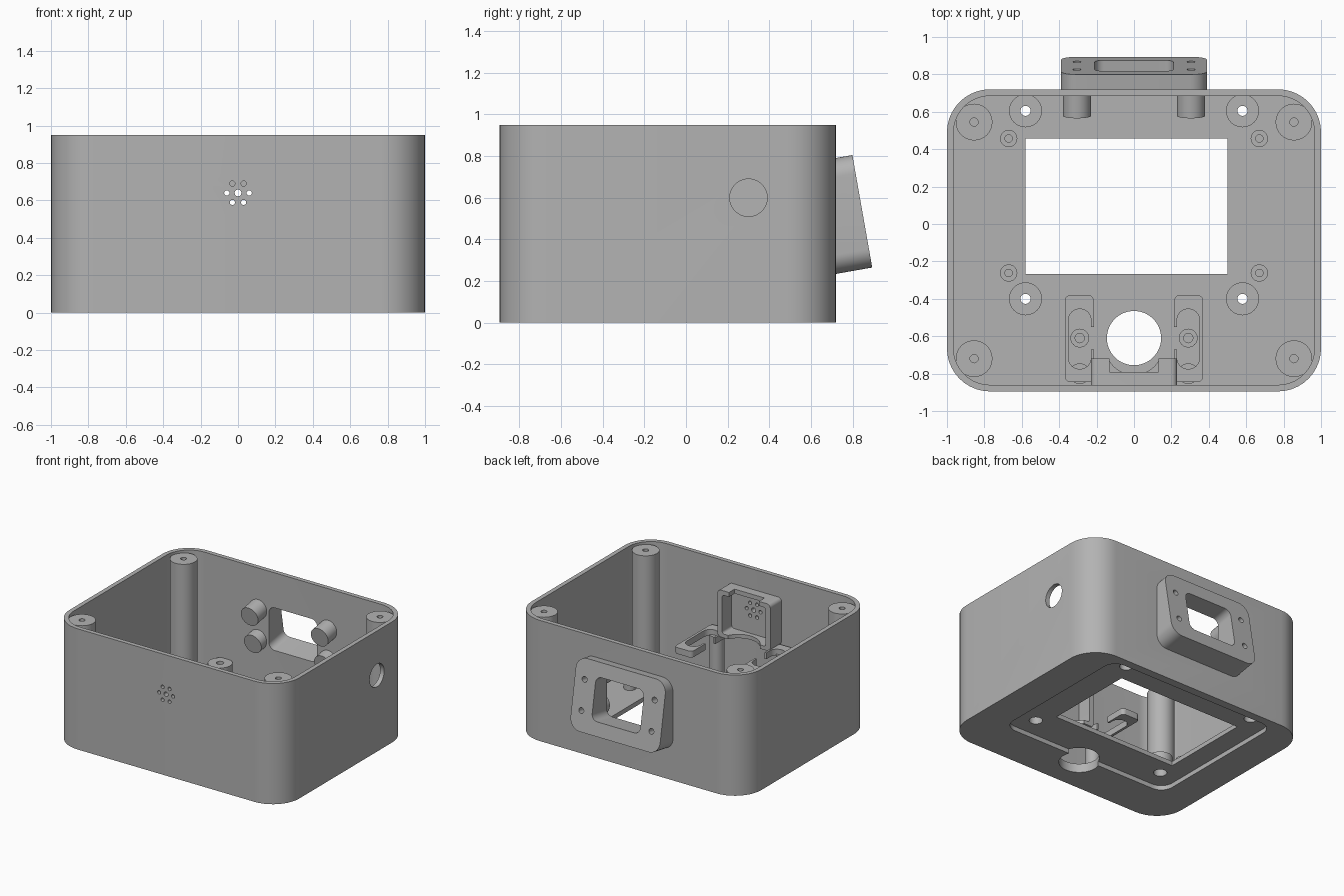
import bpy, bmesh, math
from mathutils import Matrix, Vector

if "Cube" in bpy.data.objects:
    bpy.data.objects.remove(bpy.data.objects["Cube"])

grey = bpy.data.materials.new("plain grey")
grey.use_nodes = True
colour = (0.45, 0.45, 0.45, 1)
grey.diffuse_color = colour
grey.node_tree.nodes["Principled BSDF"].inputs["Base Color"].default_value = colour

FLAT = Matrix()
BACK_Y, FRONT_Y, HEIGHT, FLOOR, WALL = 0.72, -0.895, 0.95, 0.07, 0.035
MID_Y = (BACK_Y + FRONT_Y) / 2


def rounded(x0, x1, y0, y1, r, steps=10):
    """Outline of a rectangle with round corners."""
    if r == 0:
        return [(x0, y0), (x1, y0), (x1, y1), (x0, y1)]
    pts = []
    centres = [(x1 - r, y1 - r), (x0 + r, y1 - r), (x0 + r, y0 + r), (x1 - r, y0 + r)]
    for i, (cx, cy) in enumerate(centres):
        for k in range(steps + 1):
            a = math.pi / 2 * (i + k / steps)
            pts.append((cx + r * math.cos(a), cy + r * math.sin(a)))
    return pts


def circle(x, y, r, n=40):
    return [(x + r * math.cos(2 * math.pi * i / n), y + r * math.sin(2 * math.pi * i / n))
            for i in range(n)]


def prism(name, outline, z0, z1, frame=FLAT):
    """Extrude an outline from z0 to z1 inside a frame."""
    bm = bmesh.new()
    face = bm.faces.new([bm.verts.new((x, y, z0)) for x, y in outline])
    up = bmesh.ops.extrude_face_region(bm, geom=[face])["geom"]
    bmesh.ops.translate(bm, vec=(0, 0, z1 - z0),
                        verts=[g for g in up if isinstance(g, bmesh.types.BMVert)])
    bmesh.ops.recalc_face_normals(bm, faces=bm.faces)
    bm.transform(frame)
    mesh = bpy.data.meshes.new(name)
    bm.to_mesh(mesh)
    bm.free()
    mesh.materials.append(grey)
    obj = bpy.data.objects.new(name, mesh)
    bpy.context.collection.objects.link(obj)
    return obj


def combine(obj, helper, operation="DIFFERENCE", keep=False):
    mod = obj.modifiers.new("combine", "BOOLEAN")
    mod.operation, mod.solver, mod.object = operation, "EXACT", helper
    bpy.ops.object.select_all(action="DESELECT")
    bpy.context.view_layer.objects.active = obj
    obj.select_set(True)
    bpy.ops.object.modifier_apply(modifier=mod.name)
    if not keep:
        bpy.data.objects.remove(helper)


def cut(obj, outline, z0, z1, frame=FLAT):
    combine(obj, prism("cutter", outline, z0, z1, frame))


# Frames: tilted back panel, upright front (local z runs backwards), side
tilt = math.radians(10)
s, c = math.sin(tilt), math.cos(tilt)
PANEL = Matrix(((-1, 0, 0, 0), (0, -s, c, 0.8465), (0, c, s, 0.535), (0, 0, 0, 1)))
UPRIGHT = Matrix(((-1, 0, 0, 0), (0, 0, 1, 0), (0, 1, 0, 0), (0, 0, 0, 1)))
SIDE = Matrix(((0, 0, 1, 0), (1, 0, 0, 0), (0, 1, 0, 0), (0, 0, 0, 1)))

# Case shell with the tilted connector panel
case = prism("case", rounded(-1, 1, FRONT_Y, BACK_Y, 0.23), 0, HEIGHT)
panel = prism("panel", rounded(-0.39, 0.39, -0.274, 0.274, 0.09), -0.24, 0, PANEL)
cut(panel, rounded(-0.6, 0.6, 0, BACK_Y - 0.02, 0), -0.5, 1.5)
combine(case, panel, "UNION")
cut(case, rounded(-1 + WALL, 1 - WALL, FRONT_Y + WALL, BACK_Y - WALL, 0.195), FLOOR, 1.2)

# Panel opening and blind screw holes
cut(case, rounded(-0.21, 0.21, -0.165, 0.165, 0.05), -0.35, 0.1, PANEL)
screw_spots = [(x, y) for x in (-0.305, 0.305) for y in (-0.117, 0.117)]
for x, y in screw_spots:
    cut(case, circle(x, y, 0.022, 20), -0.08, 0.1, PANEL)

# Floor: shallow underside recess, screen window, round opening
cut(case, rounded(-0.74, 0.74, -0.56, 0.655, 0.1), -0.1, 0.035)
cut(case, rounded(-0.58, 0.5, -0.267, 0.457, 0), -0.2, 0.2)
cut(case, circle(0, -0.61, 0.145, 64), -0.2, 0.2)

# Side hole
cut(case, circle(0.3, 0.6, 0.09, 48), 0.8, 1.1, SIDE)

# Speaker cradle on the inside of the front wall
cradle = prism("speaker_cradle", rounded(-0.23, 0.23, 0.42, 0.79, 0.03), -0.87, -0.72, UPRIGHT)
cut(cradle, rounded(-0.19, 0.19, 0.45, 0.755, 0.02), -0.84, -0.5, UPRIGHT)
cut(cradle, rounded(-0.13, 0.13, -0.79, -0.6, 0), 0.7, 0.9)
cut(cradle, circle(0, -0.65, 0.155, 64), 0.3, 0.6)

# Grille holes through the wall and the cradle
grille = [(0, 0.64, 0.018)]
for i in range(6):
    a = math.pi / 3 * i
    grille.append((0.06 * math.cos(a), 0.64 + 0.058 * math.sin(a), 0.014))
for x, z, r in grille:
    for part in (case, cradle):
        cut(part, circle(x, z, r, 20), -1, -0.8, UPRIGHT)

parts = [case, cradle]


def post(name, x, y, r, z0, z1, hole=0, depth=0.08):
    obj = prism(name, circle(x, y, r), z0, z1)
    if hole:
        cut(obj, circle(x, y, hole, 20), z1 - depth, z1 + 0.1)
    parts.append(obj)
    return obj


for side, sx in (("left", 1), ("right", -1)):
    # Lid screw posts in the corners
    for end, y in (("back", 0.545), ("front", -0.72)):
        post(f"{end}_{side}_corner_post", sx * 0.855, y, 0.098, 0.05, 0.93, 0.022)
    # Mounting bosses with through holes, wider from below
    for end, y in (("back", 0.605), ("front", -0.4)):
        boss = post(f"{end}_{side}_boss", sx * 0.58, y, 0.088, 0.05, 0.16)
        for part in (case, boss):
            cut(part, circle(sx * 0.58, y, 0.048, 32), -0.1, 0.1)
        cut(boss, circle(sx * 0.58, y, 0.027, 24), 0, 0.3)
    # Small display studs
    for end, y in (("back", 0.457), ("front", -0.262)):
        post(f"{end}_{side}_stud", sx * 0.67, y, 0.046, 0.05, 0.12, 0.02, 0.05)
    # Slotted bracket arm on its pillar, with a stud beneath the slot
    xs = sorted((sx * 0.215, sx * 0.37))
    arm = prism(f"{side}_bracket_arm", rounded(*xs, -0.845, -0.38, 0.03), 0.38, 0.43)
    slot = sorted((sx * 0.23, sx * 0.35))
    cut(arm, rounded(*slot, -0.775, -0.455, 0.058), 0.3, 0.5)
    mouth = sorted((sx * 0.15, sx * 0.27))
    cut(arm, rounded(*mouth, -0.67, -0.55, 0), 0.3, 0.5)
    parts.append(arm)
    post(f"{side}_bracket_pillar", sx * 0.29, -0.8, 0.055, 0.05, 0.39)
    post(f"{side}_bracket_stud", sx * 0.29, -0.61, 0.05, 0.05, 0.13, 0.025, 0.05)

# Screw barrels behind the panel
for x, y in screw_spots:
    level = "upper" if y > 0 else "lower"
    side = "left" if x < 0 else "right"
    parts.append(prism(f"{level}_{side}_barrel", circle(x, y, 0.075), -0.252, -0.1, PANEL))

# Smooth curved walls, keep crisp edges
bpy.ops.object.select_all(action="DESELECT")
for obj in parts:
    obj.select_set(True)
bpy.context.view_layer.objects.active = case
bpy.ops.object.shade_smooth_by_angle(angle=math.radians(30))
